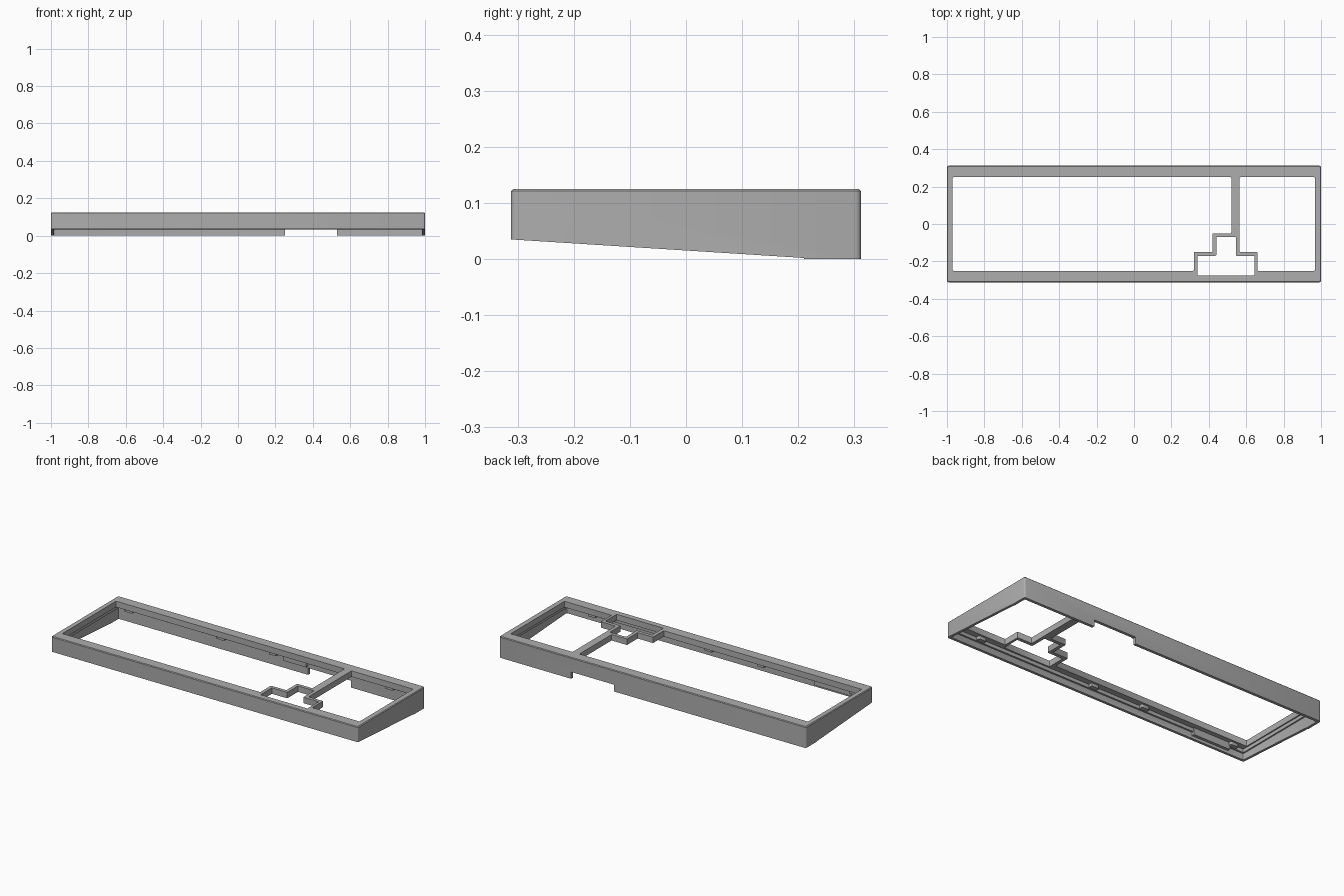
import bpy
import bmesh
from mathutils import Vector

default_cube = bpy.data.objects.get("Cube")
if default_cube:
    bpy.data.objects.remove(default_cube, do_unlink=True)

grey = bpy.data.materials.new("plain grey")
grey.use_nodes = True
grey.diffuse_color = (0.42, 0.42, 0.42, 1)
grey.node_tree.nodes["Principled BSDF"].inputs["Base Color"].default_value = grey.diffuse_color


def prism(name, points, start, depth, radius=0.0, segments=3):
    """Extrude a closed outline and round the edges along the extrusion."""
    bm = bmesh.new()
    face = bm.faces.new([bm.verts.new(Vector(p) + Vector(start)) for p in points])
    result = bmesh.ops.extrude_face_region(bm, geom=[face])
    moved = [v for v in result["geom"] if isinstance(v, bmesh.types.BMVert)]
    bmesh.ops.translate(bm, verts=moved, vec=Vector(depth))
    bmesh.ops.recalc_face_normals(bm, faces=bm.faces)
    if radius:
        direction = Vector(depth).normalized()
        edges = [e for e in bm.edges if abs(
            (e.verts[0].co - e.verts[1].co).normalized().dot(direction)) > 0.99]
        bmesh.ops.bevel(bm, geom=edges, offset=radius, segments=segments,
                        profile=0.5, affect="EDGES")
    mesh = bpy.data.meshes.new(name)
    bm.to_mesh(mesh)
    bm.free()
    obj = bpy.data.objects.new(name, mesh)
    bpy.context.collection.objects.link(obj)
    mesh.materials.append(grey)
    return obj


def block(name, x, y, z, radius=0.0):
    outline = [(x[0], y[0], 0), (x[1], y[0], 0), (x[1], y[1], 0), (x[0], y[1], 0)]
    return prism(name, outline, (0, 0, z[0]), (0, 0, z[1] - z[0]), radius)


def apply(obj, modifier):
    bpy.context.view_layer.objects.active = obj
    bpy.ops.object.modifier_apply(modifier=modifier.name)


def combine(obj, other, operation):
    mod = obj.modifiers.new(operation, "BOOLEAN")
    mod.operation = operation
    mod.solver = "EXACT"
    mod.object = other
    apply(obj, mod)
    bpy.data.objects.remove(other, do_unlink=True)


# Main case with rounded corners and a chamfered top rim
WIDTH, DEPTH, TOP, LIP = 1.0, 0.312, 0.125, 0.09
case = block("keyboard_case", (-WIDTH, WIDTH), (-DEPTH, DEPTH), (0, TOP), 0.01)
bm = bmesh.new()
bm.from_mesh(case.data)
rim = [e for e in bm.edges if all(v.co.z > TOP - 0.001 for v in e.verts)]
bmesh.ops.bevel(bm, geom=rim, offset=0.004, segments=1, affect="EDGES")
bm.to_mesh(case.data)
bm.free()

# Sloped underside
wedge = prism("wedge", [(0, -0.4, -0.1), (0, 0.21, -0.1), (0, 0.21, 0.002),
                        (0, -DEPTH, 0.035), (0, -0.4, 0.041)], (-1.2, 0, 0), (2.4, 0, 0))
combine(case, wedge, "DIFFERENCE")

# Hollow underneath, with a stepped recess under the lip
for x, y, z in ((0.985, 0.295, 0.07), (0.977, 0.285, LIP)):
    combine(case, block("hollow", (-x, x), (-y, y), (-0.1, z), 0.008), "DIFFERENCE")

# Cable notch in the back wall
combine(case, block("notch", (0.25, 0.53), (0.2, 0.4), (-0.1, 0.04)), "DIFFERENCE")

# Key openings: main field, side field and stepped arrow cluster
main_field = [(-0.97, -0.25), (0.32, -0.25), (0.32, -0.15), (0.42, -0.15),
              (0.42, -0.05), (0.52, -0.05), (0.52, 0.25), (-0.97, 0.25)]
side_field = [(0.565, 0.25), (0.565, -0.15), (0.66, -0.15),
              (0.66, -0.25), (0.967, -0.25), (0.967, 0.25)]
arrow_field = [(0.34, -0.275), (0.645, -0.275), (0.645, -0.17), (0.545, -0.17),
               (0.545, -0.07), (0.44, -0.07), (0.44, -0.17), (0.34, -0.17)]
for field in (main_field, side_field, arrow_field):
    cutter = prism("opening", [(x, y, 0) for x, y in field], (0, 0, 0.05),
                   (0, 0, 0.2), 0.004, 2)
    combine(case, cutter, "DIFFERENCE")

# Mounting pads below the lip, front and back
for side in (-1, 1):
    for x in (-0.9, -0.3, 0.04, 0.8):
        y = sorted((side * 0.262, side * 0.298))
        pad = block("mounting_pad", (x - 0.025, x + 0.025), y, (0.072, LIP + 0.002), 0.006)
        combine(case, pad, "UNION")

# Thicker wall sections
for x, side in (((-0.88, -0.64), -1), ((0.1, 0.25), 1)):
    y = sorted((side * 0.278, side * 0.298))
    combine(case, block("wall_rib", x, y, (0.05, LIP + 0.002)), "UNION")

bpy.ops.object.select_all(action="DESELECT")
case.select_set(True)
bpy.context.view_layer.objects.active = case
bpy.ops.object.shade_smooth_by_angle()
